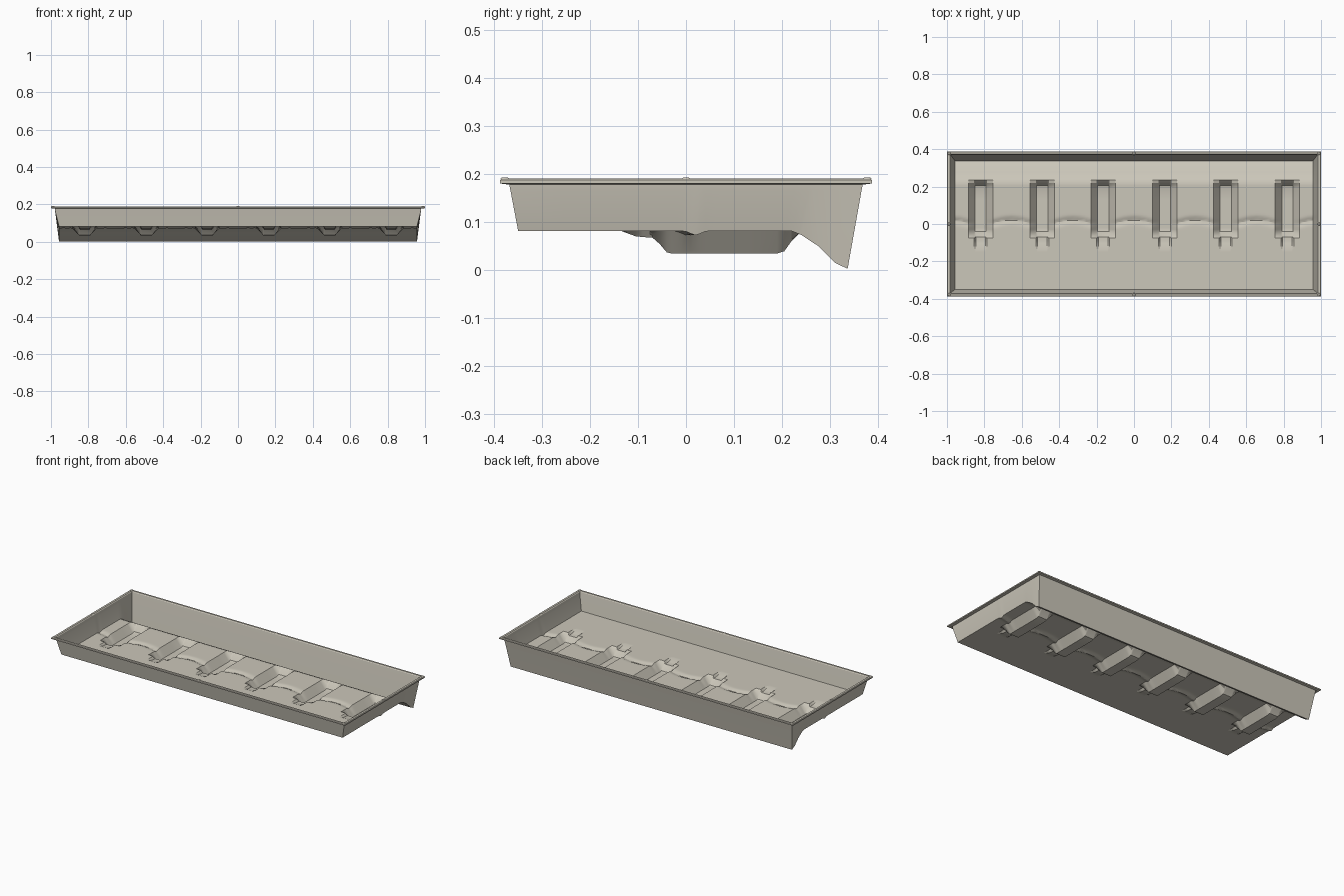
import bpy, bmesh, math

if "Cube" in bpy.data.objects:
    bpy.data.objects.remove(bpy.data.objects["Cube"])

mat = bpy.data.materials.new("warm_grey_plastic")
mat.diffuse_color = (0.60, 0.57, 0.49, 1)
mat.use_nodes = True
mat.node_tree.nodes["Principled BSDF"].inputs["Base Color"].default_value = mat.diffuse_color

POCKETS = [-0.82, -0.49, -0.165, 0.165, 0.49, 0.82]
X0, YF, YB = 0.957, -0.35, 0.337


def lerp_table(t, pts):
    if t <= pts[0][0]:
        return pts[0][1]
    for (a, va), (b, vb) in zip(pts, pts[1:]):
        if t <= b:
            return va + (vb - va) * (t - a) / (b - a)
    return pts[-1][1]


def floor_z(x, y):
    # floor level, dropping into a gutter at the back
    base = lerp_table(y, [(0.22, 0.081), (0.24, 0.073), (0.275, 0.05),
                          (0.31, 0.015), (0.337, 0.002)])
    dx = min(abs(x - p) for p in POCKETS)
    # trough with sloped sides and ends
    fx = lerp_table(dx, [(0.03, 1), (0.066, 0)])
    fy = lerp_table(y, [(-0.075, 0), (-0.07, 0.2), (-0.04, 0.95), (-0.03, 1),
                        (0.19, 1), (0.205, 0.9), (0.235, 0)])
    z = min(base, 0.081 - 0.047 * fx * fy)
    # shallow step in front of each trough
    sx = lerp_table(dx, [(0.025, 1), (0.035, 0)])
    sy = lerp_table(y, [(-0.135, 0), (-0.105, 0.8), (-0.075, 1), (-0.03, 1), (-0.02, 0)])
    z = min(z, 0.081 - 0.014 * sx * sy)
    # scalloped crease between troughs
    if dx > 0.06:
        yc = 0.022 * math.sin(math.pi * min(1, (dx - 0.06) / 0.21))
        z = min(z, 0.081 - 0.009 * math.exp(-((y - yc) / 0.014) ** 2))
    return z


# grid lines follow the trough edges
xs = {-X0, X0}
for p in POCKETS:
    for d in (0.025, 0.03, 0.035, 0.066, 0.072, 0.09, 0.11, 0.135, 0.1625):
        for s in (-1, 1):
            if abs(p + s * d) < X0 - 0.004:
                xs.add(round(p + s * d, 4))
xs = sorted(xs)
ys = [YF, -0.25, -0.15, -0.135, -0.105, -0.09, -0.075, -0.07, -0.055]
ys += [-0.04 + 0.01 * i for i in range(13)]
ys += [0.13, 0.19, 0.205, 0.22, 0.235, 0.24, 0.275, 0.31, YB]

# tray: floor sheet, then walls and rim extruded from its border
bm = bmesh.new()
grid = [[bm.verts.new((x, y, floor_z(x, y))) for x in xs] for y in ys]
for r in range(len(ys) - 1):
    for c in range(len(xs) - 1):
        bm.faces.new((grid[r][c], grid[r][c + 1], grid[r + 1][c + 1], grid[r + 1][c]))
nx, ny = len(xs), len(ys)
border = ([grid[0][c] for c in range(nx)] + [grid[r][-1] for r in range(1, ny)]
          + [grid[-1][c] for c in range(nx - 2, -1, -1)]
          + [grid[r][0] for r in range(ny - 2, 0, -1)])
base_xy = [(v.co.x / X0, 2 * (v.co.y - YF) / (YB - YF) - 1) for v in border]
rings = [(0.978, 0.366, 0.165), (0.980, 0.370, 0.185), (0.984, 0.374, 0.190),
         (0.996, 0.385, 0.190), (1.0, 0.388, 0.187), (1.0, 0.388, 0.180),
         (0.982, 0.372, 0.178)]
prev = border
for hx, hy, z in rings:
    ring = [bm.verts.new((u * hx, v * hy, z)) for u, v in base_xy]
    n = len(ring)
    for i in range(n):
        j = (i + 1) % n
        bm.faces.new((prev[j], prev[i], ring[i], ring[j]))
    prev = ring
bmesh.ops.recalc_face_normals(bm, faces=bm.faces[:])
bm.faces.ensure_lookup_table()
if bm.faces[0].normal.z < 0:
    bmesh.ops.reverse_faces(bm, faces=bm.faces[:])
me = bpy.data.meshes.new("tray")
bm.to_mesh(me)
bm.free()
tray = bpy.data.objects.new("tray", me)
bpy.context.collection.objects.link(tray)
me.materials.append(mat)
bpy.context.view_layer.objects.active = tray
tray.select_set(True)
bpy.ops.object.shade_smooth_by_angle(angle=math.radians(25))

# small stacking nubs on the rim
for x in (-0.989, 0, 0.989):
    for y in (-0.378, 0, 0.378):
        if x == 0 and y == 0:
            continue
        bpy.ops.mesh.primitive_cone_add(vertices=12, radius1=0.009, radius2=0.006,
                                        depth=0.003, location=(x, y, 0.1912))
        nub = bpy.context.object
        nub.name = "rim_nub"
        nub.data.materials.append(mat)
